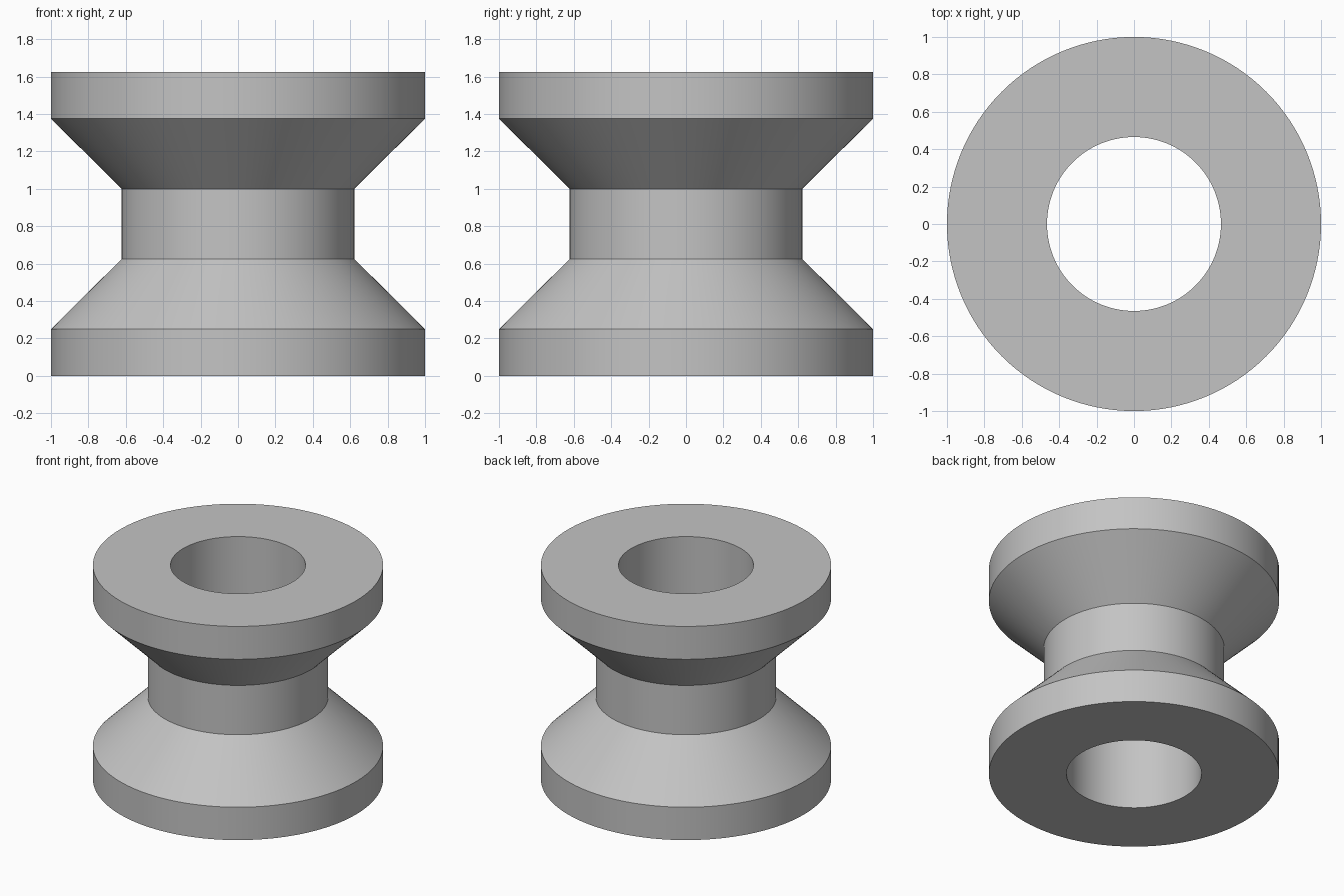
import bpy
import bmesh
from math import cos, sin, tau

SEGMENTS = 128
HEIGHT = 1.625
RIM, WAIST, BORE = 1.0, 0.622, 0.465
RIM_HEIGHT, CONE_TOP = 0.25, 0.625

cube = bpy.data.objects.get("Cube")
if cube:
    bpy.data.objects.remove(cube, do_unlink=True)

# Plain grey for the whole spool
grey = bpy.data.materials.new("grey")
grey.use_nodes = True
colour = (0.55, 0.55, 0.55, 1)
grey.diffuse_color = colour
grey.node_tree.nodes["Principled BSDF"].inputs["Base Color"].default_value = colour

# Closed cross-section: lower half outside, mirrored upper half, with the bore inside
lower = [(BORE, 0), (RIM, 0), (RIM, RIM_HEIGHT), (WAIST, CONE_TOP)]
profile = lower + [(r, HEIGHT - z) for r, z in reversed(lower)]

# Revolve the section into rings and bridge them
bm = bmesh.new()
rings = []
for r, z in profile:
    rings.append([bm.verts.new((r * cos(tau * i / SEGMENTS), r * sin(tau * i / SEGMENTS), z))
                  for i in range(SEGMENTS)])
for k, ring in enumerate(rings):
    above = rings[(k + 1) % len(rings)]
    for i in range(SEGMENTS):
        j = (i + 1) % SEGMENTS
        bm.faces.new((ring[i], ring[j], above[j], above[i]))
bmesh.ops.recalc_face_normals(bm, faces=bm.faces)

mesh = bpy.data.meshes.new("spool")
bm.to_mesh(mesh)
bm.free()
mesh.materials.append(grey)
spool = bpy.data.objects.new("spool", mesh)
bpy.context.collection.objects.link(spool)

# Smooth round walls with crisp rims
bpy.ops.object.select_all(action="DESELECT")
spool.select_set(True)
bpy.context.view_layer.objects.active = spool
bpy.ops.object.shade_smooth_by_angle(angle=0.5)
